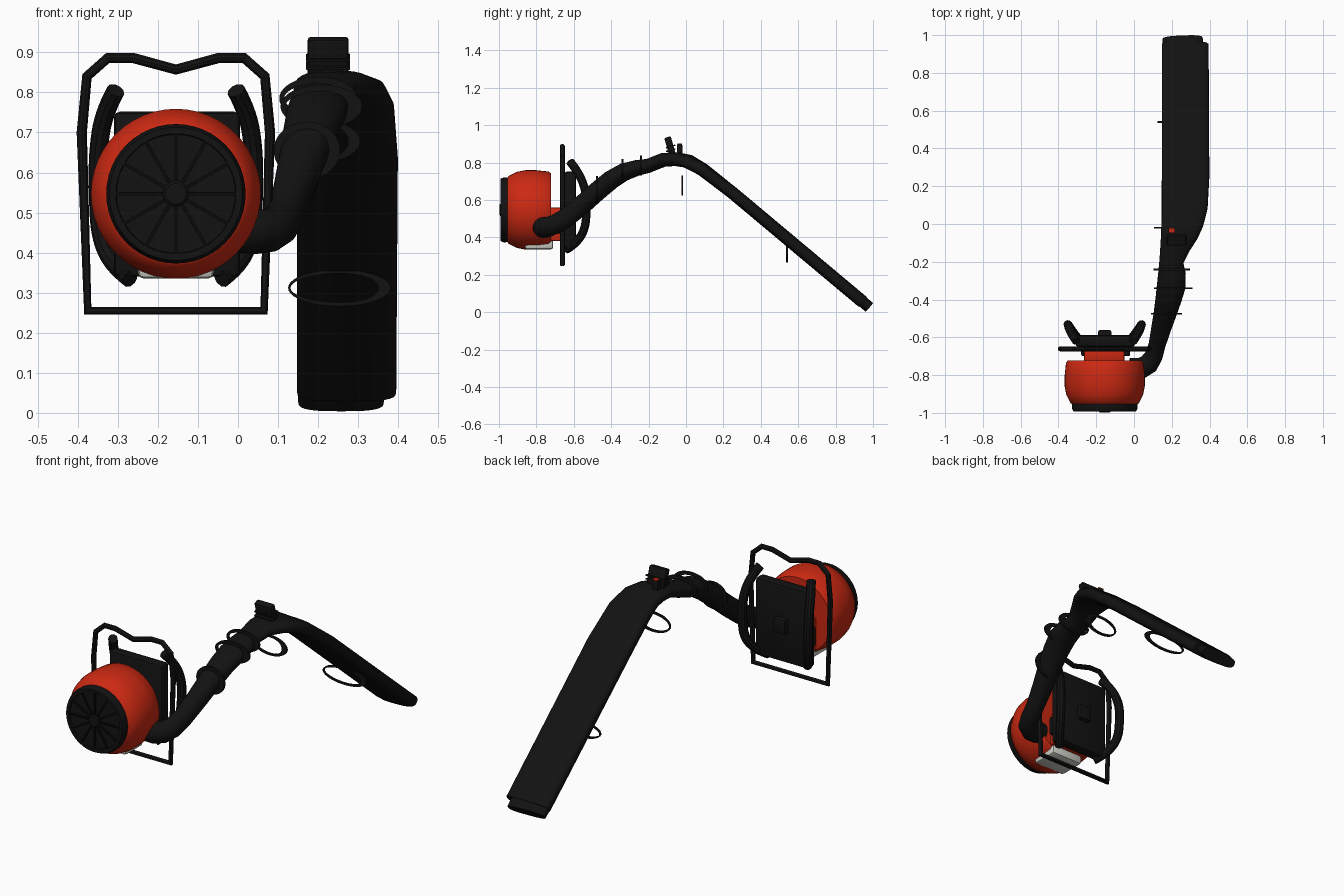
import bpy, bmesh, math
from mathutils import Vector

if "Cube" in bpy.data.objects:
    bpy.data.objects.remove(bpy.data.objects["Cube"])

CX, CZ = -0.155, 0.55            # fan axis


def material(name, rgb):
    m = bpy.data.materials.new(name)
    m.diffuse_color = (*rgb, 1)
    m.use_nodes = True
    m.node_tree.nodes["Principled BSDF"].inputs["Base Color"].default_value = m.diffuse_color
    return m


BLACK = material("black plastic", (0.006, 0.006, 0.006))
DARK = material("dark grille", (0.003, 0.003, 0.003))
RED = material("orange red", (0.60, 0.022, 0.006))
WHITE = material("tank white", (0.62, 0.62, 0.57))


def finish(name, bm, mat, angle=35):
    bmesh.ops.recalc_face_normals(bm, faces=bm.faces)
    me = bpy.data.meshes.new(name)
    bm.to_mesh(me)
    bm.free()
    ob = bpy.data.objects.new(name, me)
    bpy.context.collection.objects.link(ob)
    me.materials.append(mat)
    bpy.ops.object.select_all(action='DESELECT')
    ob.select_set(True)
    bpy.context.view_layer.objects.active = ob
    bpy.ops.object.shade_smooth_by_angle(angle=math.radians(angle))
    return ob


def box(name, lo, hi, mat, bevel=0.01, rx=0, ry=0):
    bm = bmesh.new()
    bmesh.ops.create_cube(bm, size=1)
    lo, hi = Vector(lo), Vector(hi)
    for v in bm.verts:
        v.co = Vector([a * b for a, b in zip(v.co, hi - lo)])
    if bevel:
        bmesh.ops.bevel(bm, geom=bm.edges[:], offset=bevel, segments=2, profile=0.5, affect='EDGES')
    ob = finish(name, bm, mat)
    ob.location = (lo + hi) / 2
    ob.rotation_euler = (rx, ry, 0)
    return ob


def skin(bm, rings, closed=False):
    n = len(rings[0])
    pairs = list(zip(rings, rings[1:])) + ([(rings[-1], rings[0])] if closed else [])
    for a, b in pairs:
        for i in range(n):
            bm.faces.new((a[i], a[(i + 1) % n], b[(i + 1) % n], b[i]))
    if not closed:
        bm.faces.new(rings[0])
        bm.faces.new(rings[-1])


def lathe(name, profile, mat, n=48):
    # profile of (radius, y) about the fan axis
    bm = bmesh.new()
    rings = [[bm.verts.new((CX + r * math.cos(2 * math.pi * i / n), y,
                            CZ - 0.003 + r * math.sin(2 * math.pi * i / n)))
              for i in range(n)] for r, y in profile]
    skin(bm, rings)
    return finish(name, bm, mat)


def loft(name, stations, mat, n=28):
    # stations: x, y, z, half width, half height, superellipse exponent
    bm, rings = bmesh.new(), []
    pts = [Vector(s[:3]) for s in stations]
    for k, (x, y, z, w, h, e) in enumerate(stations):
        t = (pts[min(k + 1, len(pts) - 1)] - pts[max(k - 1, 0)]).normalized()
        side = t.cross(Vector((0, 0, 1))).normalized()
        up = side.cross(t)
        ring = []
        for i in range(n):
            c, s = math.cos(2 * math.pi * i / n), math.sin(2 * math.pi * i / n)
            a = math.copysign(abs(c) ** (2 / e), c) * w
            b = math.copysign(abs(s) ** (2 / e), s) * h
            ring.append(bm.verts.new(pts[k] + side * a + up * b))
        rings.append(ring)
    skin(bm, rings)
    return finish(name, bm, mat)


def tube(name, pts, r, mat, cyclic=False, smooth=False):
    cu = bpy.data.curves.new(name, 'CURVE')
    cu.dimensions = '3D'
    cu.bevel_depth, cu.bevel_resolution, cu.use_fill_caps = r, 3, True
    sp = cu.splines.new('NURBS' if smooth else 'POLY')
    sp.points.add(len(pts) - 1)
    for p, c in zip(sp.points, pts):
        p.co = (*c, 1)
    sp.use_cyclic_u = cyclic
    if smooth:
        sp.order_u, sp.use_endpoint_u, sp.resolution_u = 3, True, 6
    ob = bpy.data.objects.new(name, cu)
    bpy.context.collection.objects.link(ob)
    me = bpy.data.meshes.new_from_object(ob.evaluated_get(bpy.context.evaluated_depsgraph_get()))
    bpy.data.objects.remove(ob)
    bm = bmesh.new()
    bm.from_mesh(me)
    return finish(name, bm, mat)


def loop(name, x, y, z, rx, rz, mat, thin=0.006, thick=0.012):
    # flat oval loop, thicker towards +x
    bm, n = bmesh.new(), 40
    rings = []
    for i in range(n):
        a = 2 * math.pi * i / n
        c, s = math.cos(a), math.sin(a)
        wx = thin + thick * (1 + c)
        ix, iz = rx - wx, rz - thin - 0.004
        rings.append([bm.verts.new((x + u * c, y + d, z + v * s))
                      for u, v, d in ((rx, rz, -.005), (rx, rz, .005), (ix, iz, .005), (ix, iz, -.005))])
    skin(bm, rings, closed=True)
    return finish(name, bm, mat)


# fan housing and intake
lathe("fan_housing", [(0.165, -0.958), (0.18, -0.95), (0.203, -0.905), (0.212, -0.86), (0.212, -0.80),
                      (0.205, -0.735), (0.195, -0.722)], RED)
lathe("intake_cover", [(0.172, -0.95), (0.174, -0.975), (0.166, -0.992), (0.15, -0.992),
                       (0.148, -0.984)], BLACK)
lathe("intake_hub", [(0.032, -0.98), (0.032, -0.993), (0.026, -0.998)], BLACK, 24)
for i in range(12):
    a = 2 * math.pi * i / 12
    c, s = math.cos(a), math.sin(a)
    tx, tz = CX + 0.09 * c, CZ - 0.003 + 0.09 * s
    box("intake_rib", (tx - 0.062, -0.992, tz - 0.004), (tx + 0.062, -0.982, tz + 0.004), DARK, 0, 0, -a)

# engine, fuel tank and back pad
box("engine_block", (-0.265, -0.73, 0.38), (-0.05, -0.652, 0.56), RED, 0.012)
box("engine_mount", (-0.28, -0.70, 0.42), (-0.02, -0.64, 0.52), BLACK, 0.01)
box("fuel_tank", (-0.25, -0.862, 0.335), (-0.06, -0.71, 0.39), WHITE, 0.015)
box("back_pad", (-0.31, -0.65, 0.34), (0.005, -0.588, 0.752), BLACK, 0.015)
box("pad_buckle", (-0.19, -0.60, 0.50), (-0.12, -0.562, 0.58), BLACK, 0.008)

# carrying frame
half = [(-0.375, 0.255), (-0.39, 0.70), (-0.377, 0.84), (-0.325, 0.886), (-0.262, 0.886)]
path = half + [(CX, 0.857)] + [(2 * CX - x, z) for x, z in reversed(half)]
tube("carry_frame", [(x, -0.661, z) for x, z in path], 0.0135, BLACK, cyclic=True)

# shoulder straps
strap = [(-0.305, -0.62, 0.805), (-0.335, -0.575, 0.75), (-0.35, -0.535, 0.65), (-0.35, -0.53, 0.55),
         (-0.345, -0.54, 0.44), (-0.31, -0.59, 0.365), (-0.27, -0.64, 0.335)]
for side, name in ((1, "left_strap"), (-1, "right_strap")):
    tube(name, [(CX + side * (x - CX), y, z) for x, y, z in strap], 0.023, BLACK, smooth=True)

# hose: elbow, flexible part, then flattened blowing tube
loft("hose_and_tube", [
    (-0.02, -0.765, 0.455, 0.055, 0.055, 2),
    (0.04, -0.763, 0.452, 0.056, 0.056, 2),
    (0.078, -0.74, 0.455, 0.054, 0.054, 2),
    (0.104, -0.70, 0.470, 0.048, 0.052, 2),
    (0.122, -0.64, 0.505, 0.045, 0.052, 2),
    (0.142, -0.56, 0.570, 0.052, 0.052, 2),
    (0.163, -0.48, 0.642, 0.060, 0.052, 2),
    (0.182, -0.40, 0.708, 0.069, 0.051, 2),
    (0.197, -0.33, 0.750, 0.076, 0.048, 2),
    (0.201, -0.26, 0.772, 0.073, 0.042, 2),
    (0.198, -0.20, 0.783, 0.064, 0.038, 2),
    (0.218, -0.12, 0.815, 0.080, 0.037, 2.2),
    (0.240, -0.05, 0.818, 0.100, 0.037, 2.5),
    (0.256, 0.01, 0.807, 0.112, 0.036, 3),
    (0.268, 0.09, 0.762, 0.122, 0.035, 3.2),
    (0.273, 0.25, 0.637, 0.126, 0.034, 3.5),
    (0.271, 0.945, 0.055, 0.124, 0.034, 3.5)], BLACK)
loft("tube_nozzle", [(0.259, 0.93, 0.068, 0.109, 0.030, 3), (0.257, 0.979, 0.027, 0.107, 0.030, 3)], BLACK)

# thin hose clamps and hanging loops
loop("hose_clamp_low", 0.172, -0.475, 0.655, 0.083, 0.072, BLACK, 0.02, 0.004)
loop("hose_clamp_mid", 0.208, -0.34, 0.765, 0.102, 0.054, BLACK, 0.012)
loop("hose_clamp_high", 0.200, -0.24, 0.785, 0.097, 0.054, BLACK, 0.012)
loop("hanging_loop_upper", 0.205, -0.02, 0.678, 0.10, 0.053, BLACK)
loop("hanging_loop_lower", 0.253, 0.54, 0.312, 0.128, 0.046, BLACK)

# control handle with button
box("control_handle", (0.174, -0.103, 0.835), (0.276, -0.067, 0.938), BLACK, 0.008, 0.28)
for z in (0.862, 0.882):
    box("handle_ridge", (0.170, -0.108, z), (0.280, -0.056, z + 0.008), BLACK, 0.002, 0.28)
box("control_lever", (0.183, -0.048, 0.82), (0.217, -0.020, 0.898), BLACK, 0.003)
box("control_button", (0.186, -0.046, 0.897), (0.214, -0.022, 0.902), RED, 0)
